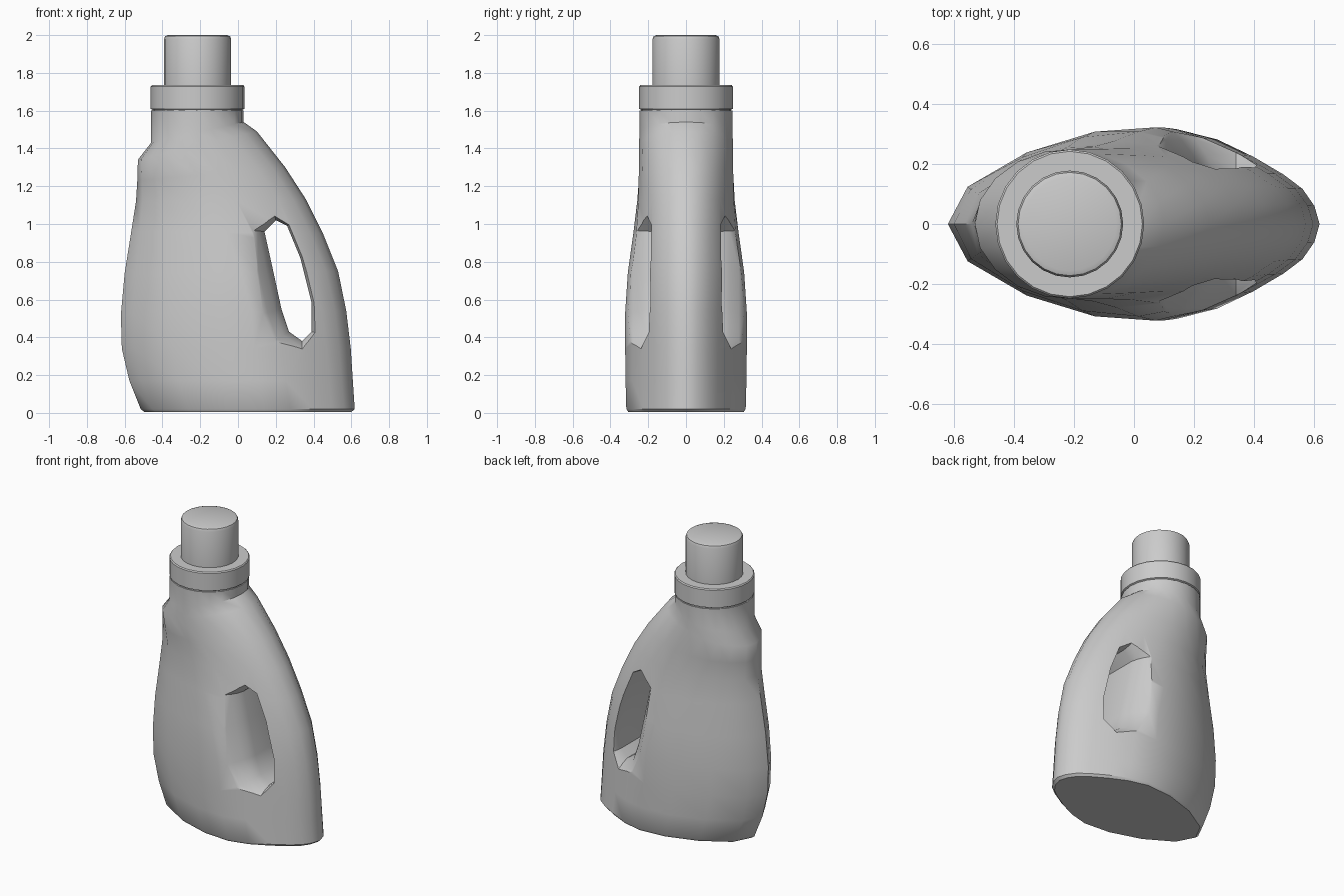
import bpy, bmesh
from math import sin, cos, pi, radians
from mathutils import Vector

if "Cube" in bpy.data.objects:
    bpy.data.objects.remove(bpy.data.objects["Cube"])


def loft(name, rings):
    """Skin a stack of equal-length closed rings and cap both ends."""
    bm = bmesh.new()
    rows = [[bm.verts.new(p) for p in r] for r in rings]
    n = len(rows[0])
    for a, b in zip(rows, rows[1:]):
        for i in range(n):
            j = (i + 1) % n
            bm.faces.new((a[i], a[j], b[j], b[i]))
    bm.faces.new(rows[0][::-1])
    bm.faces.new(rows[-1])
    bmesh.ops.recalc_face_normals(bm, faces=bm.faces[:])
    me = bpy.data.meshes.new(name)
    bm.to_mesh(me)
    bm.free()
    ob = bpy.data.objects.new(name, me)
    bpy.context.collection.objects.link(ob)
    return ob


def activate(ob):
    bpy.ops.object.select_all(action='DESELECT')
    ob.select_set(True)
    bpy.context.view_layer.objects.active = ob


def smooth(ob):
    activate(ob)
    bpy.ops.object.shade_smooth_by_angle(angle=radians(38))


# body: lens-shaped section that blends into a round neck
half = [(-1, 0), (-.89, .385), (-.56, .74), (-.18, .955), (.16, 1), (.40, .89),
        (.61, .71), (.79, .52), (.90, .37), (.97, .19), (1, 0)]
lens = half + [(u, -v) for u, v in half[-2:0:-1]]
circle = [(cos(pi - k * pi / 10), sin(pi - k * pi / 10)) for k in range(20)]

# left x, left z, right x, right z, half depth, roundness
levels = [(-.495, .005, .60, .005, .305, 0), (-.515, .02, .618, .02, .316, 0),
          (-.575, .17, .608, .17, .32, 0), (-.615, .34, .597, .34, .322, 0),
          (-.62, .52, .573, .54, .322, 0), (-.60, .74, .53, .75, .31, .15),
          (-.565, .96, .45, .95, .283, .35), (-.54, 1.12, .36, 1.13, .265, .55),
          (-.533, 1.23, .25, 1.30, .257, .75), (-.53, 1.34, .10, 1.49, .252, .9),
          (-.46, 1.43, .03, 1.54, .246, 1), (-.46, 1.6, .03, 1.6, .246, 1)]


def section(xl, zl, xr, zr, d, t):
    ring = []
    for (u, v), (cu, cv) in zip(lens, circle):
        u, v = u + (cu - u) * t, v + (cv - v) * t
        f = (u + 1) / 2
        ring.append((xl + (xr - xl) * f, v * d, zl + (zr - zl) * f))
    return ring


body = loft("bottle_body", [section(*lv) for lv in levels])

# handle opening: through cutter that flares out towards both sides
hole = [Vector(p) for p in [(.14, .96), (.20, 1.02), (.26, .99), (.33, .82), (.39, .58),
                            (.39, .43), (.34, .38), (.27, .43), (.23, .55), (.18, .78)]]


def hole_ring(y, off):
    ring = []
    for i, p in enumerate(hole):
        e = (hole[(i + 1) % len(hole)] - hole[i - 1]).normalized()
        q = p + Vector((-e.y, e.x)) * off
        ring.append((q.x, y, q.y))
    return ring


flare = [(.14, 0), (.185, .012), (.23, .035), (.28, .075), (.36, .15)]
cutter = loft("handle_cutter", [hole_ring(-y, o) for y, o in flare[::-1]]
              + [hole_ring(y, o) for y, o in flare])
mod = body.modifiers.new("handle_hole", 'BOOLEAN')
mod.operation = 'DIFFERENCE'
mod.solver = 'EXACT'
mod.object = cutter
activate(body)
bpy.ops.object.modifier_apply(modifier=mod.name)
bpy.data.objects.remove(cutter)
smooth(body)


# collar and cap: lathed rings around the neck axis
def lathe(name, profile, n=24, cx=-.214):
    ob = loft(name, [[(cx + r * cos(2 * pi * k / n), r * sin(2 * pi * k / n), z)
                      for k in range(n)] for r, z in profile])
    smooth(ob)


lathe("neck_collar", [(.238, 1.59), (.238, 1.605), (.248, 1.61), (.248, 1.728), (.242, 1.735)])
lathe("cap", [(.178, 1.72), (.178, 1.978), (.172, 1.994), (.156, 2.0)])
